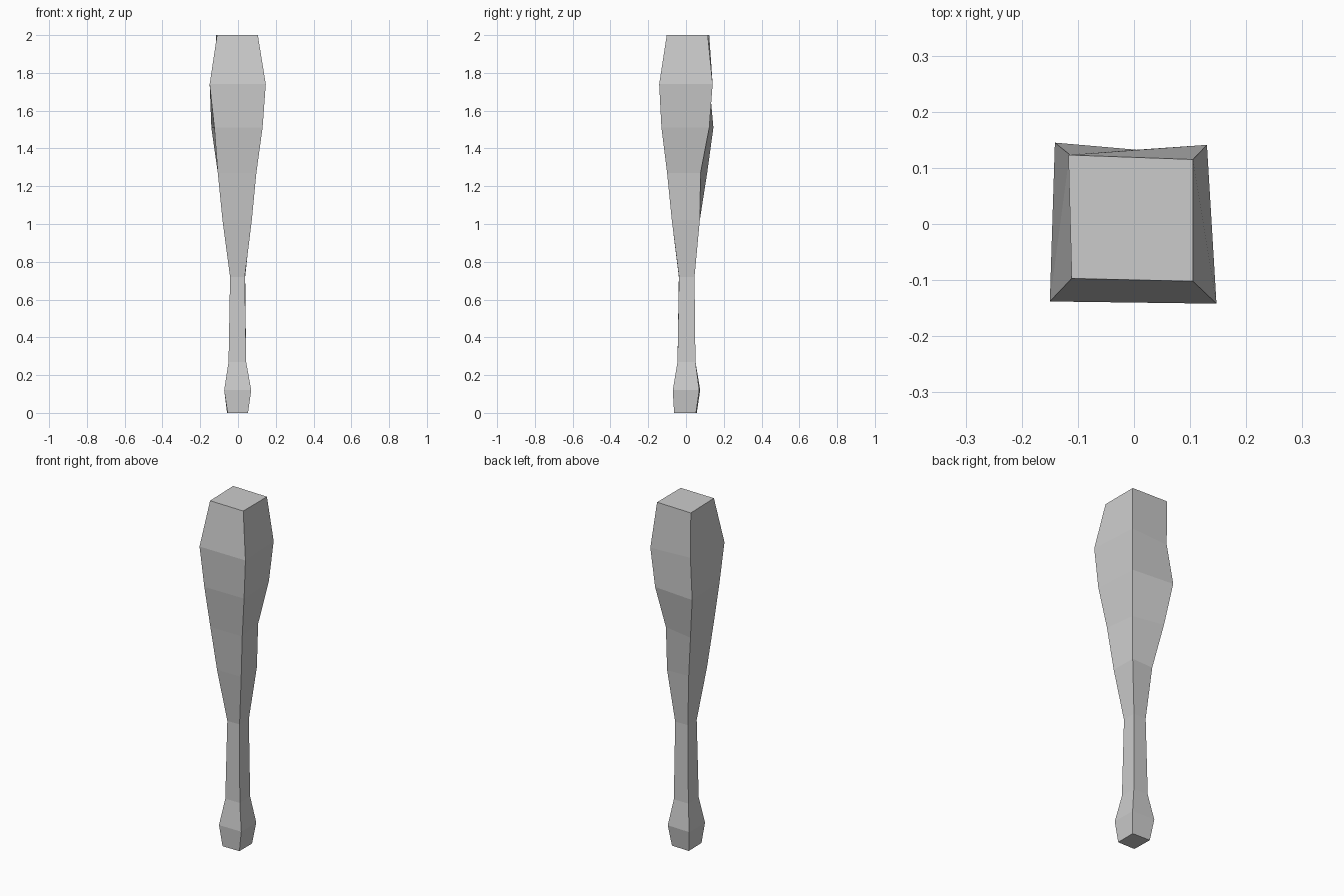
import bpy, bmesh

# Square cross-sections from pommel to tip:
# height, then front-left, front-right, back-right, back-left corners (x, y)
rings = [
    (0.00, (-.055, -.063), (.053, -.063), (.053, .053), (-.058, .057)),
    (0.12, (-.073, -.070), (.070, -.070), (.068, .070), (-.073, .075)),
    (0.27, (-.050, -.045), (.043, -.045), (.043, .050), (-.050, .050)),
    (0.72, (-.042, -.038), (.036, -.037), (.038, .045), (-.042, .043)),
    (1.02, (-.082, -.075), (.073, -.075), (.070, .073), (-.065, .068)),
    (1.27, (-.107, -.100), (.097, -.100), (.075, .077), (-.107, .112)),
    (1.51, (-.125, -.130), (.130, -.130), (.112, .123), (-.141, .145)),
    (1.74, (-.150, -.138), (.147, -.142), (.130, .141), (-.115, .124)),
    (2.00, (-.111, -.097), (.105, -.102), (.105, .115), (-.117, .123)),
]

# Club body: rings bridged into one closed low-poly shaft
bm = bmesh.new()
loops = [[bm.verts.new((x, y, z)) for x, y in corners] for z, *corners in rings]
for low, high in zip(loops, loops[1:]):
    for i in range(4):
        j = (i + 1) % 4
        bm.faces.new((low[i], low[j], high[j], high[i]))
bm.faces.new(loops[0][::-1])
bm.faces.new(loops[-1])
bmesh.ops.recalc_face_normals(bm, faces=bm.faces)

mesh = bpy.data.meshes.new("club")
bm.to_mesh(mesh)
bm.free()
club = bpy.data.objects.new("club", mesh)
bpy.context.collection.objects.link(club)
